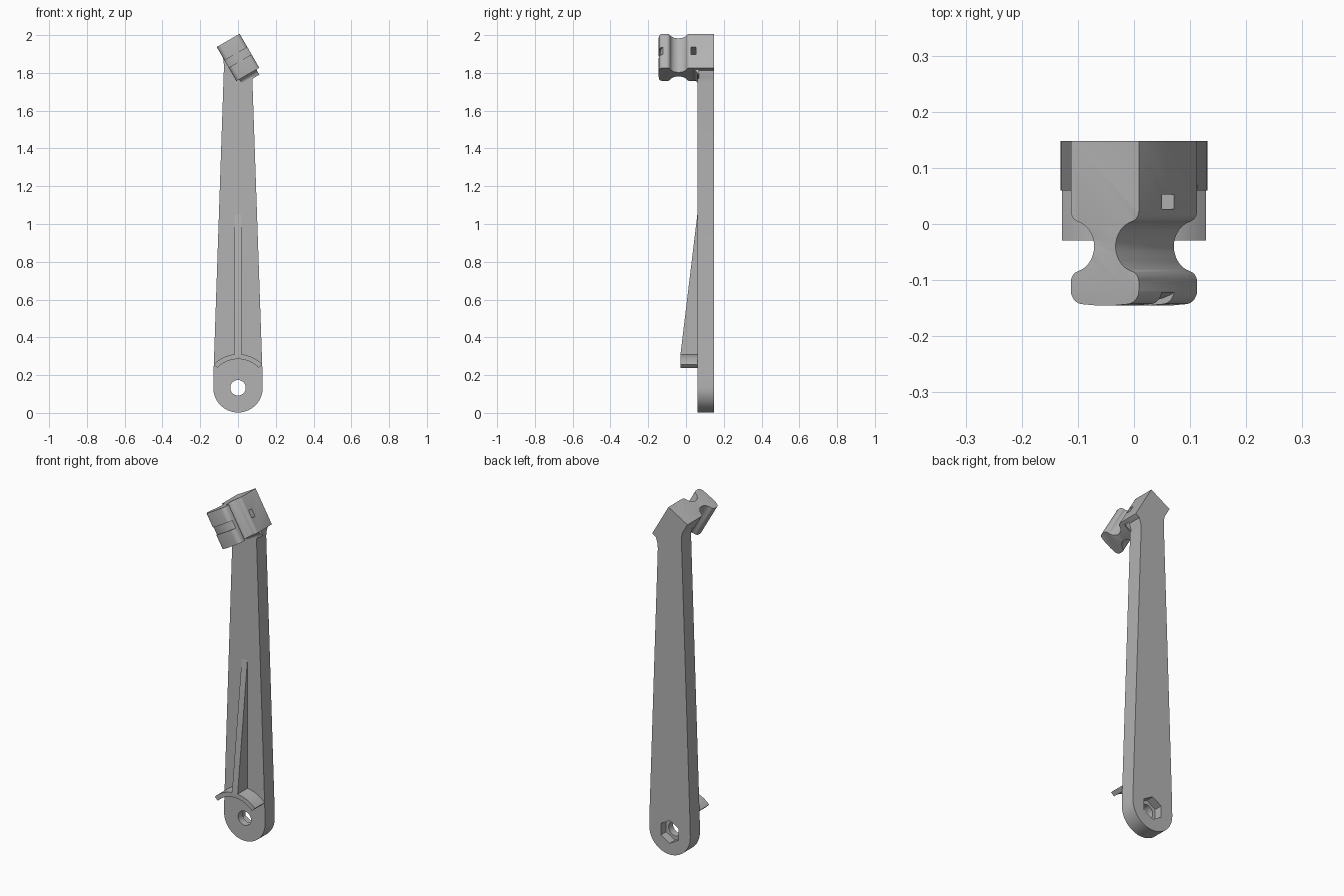
import bpy, bmesh
from math import sin, cos, pi, radians
from mathutils import Vector, Matrix

if "Cube" in bpy.data.objects:
    bpy.data.objects.remove(bpy.data.objects["Cube"], do_unlink=True)

grey = bpy.data.materials.new("plain grey")
grey.use_nodes = True
grey.diffuse_color = (0.45, 0.45, 0.45, 1)
grey.node_tree.nodes["Principled BSDF"].inputs["Base Color"].default_value = grey.diffuse_color

BACK, FRONT = 0.148, 0.06          # arm faces in y
PIVOT = 0.133                      # height of the pivot hole
HEAD = Matrix.Translation((0, 0, 1.882)) @ Matrix.Rotation(radians(-30), 4, 'Y')


def arc(cx, cy, r, a0, a1, n):
    return [(cx + r * cos(radians(a0 + (a1 - a0) * i / n)),
             cy + r * sin(radians(a0 + (a1 - a0) * i / n))) for i in range(n + 1)]


def prism(name, pts, axis, lo, hi, matrix=Matrix()):
    """Extrude a 2D outline along one axis."""
    place = {'X': lambda a, b, d: (d, a, b),
             'Y': lambda a, b, d: (a, d, b),
             'Z': lambda a, b, d: (a, b, d)}[axis]
    bm = bmesh.new()
    face = bm.faces.new([bm.verts.new(place(a, b, lo)) for a, b in pts])
    ext = bmesh.ops.extrude_face_region(bm, geom=[face])
    verts = [v for v in ext["geom"] if isinstance(v, bmesh.types.BMVert)]
    bmesh.ops.translate(bm, verts=verts, vec=Vector(place(0, 0, hi - lo)))
    bmesh.ops.recalc_face_normals(bm, faces=bm.faces)
    mesh = bpy.data.meshes.new(name)
    bm.to_mesh(mesh)
    bm.free()
    mesh.materials.append(grey)
    ob = bpy.data.objects.new(name, mesh)
    ob.matrix_world = matrix
    bpy.context.collection.objects.link(ob)
    return ob


def select(ob):
    bpy.ops.object.select_all(action='DESELECT')
    ob.select_set(True)
    bpy.context.view_layer.objects.active = ob


def combine(ob, other, operation):
    """Apply a boolean and drop the helper."""
    mod = ob.modifiers.new("combine", 'BOOLEAN')
    mod.operation, mod.object, mod.solver = operation, other, 'EXACT'
    select(ob)
    bpy.ops.object.modifier_apply(modifier=mod.name)
    bpy.data.objects.remove(other, do_unlink=True)


def box(a, b, c, d):
    return [(a, c), (b, c), (b, d), (a, d)]


# Tapered arm with a round foot and a small flare under the head
outline = arc(0, PIVOT, PIVOT - 0.002, 180, 360, 32)
outline += [(0.13, 0.2), (0.0765, 1.75), (0.079, 1.78), (0.088, 1.81), (0.07, 1.87),
            (-0.07, 1.91), (-0.083, 1.895), (-0.076, 1.86), (-0.0745, 1.83), (-0.13, 0.2)]
arm = prism("arm", outline, 'Y', FRONT, BACK)

# Grooved head: half outline mirrored, extruded, rims rounded
half = [(0.07, 0.2)]
half += arc(0.05, 0.0235, 0.02, 0, -74.2, 6)
half += arc(0.068, -0.04, 0.046, 105.8, 254.2, 14)
half += arc(0.05, -0.1035, 0.02, 74.2, 0, 6)
half += arc(0.045, -0.118, 0.025, 0, -90, 7)
half += [(0.02, -0.145)]
head = prism("head", half + [(-x, y) for x, y in reversed(half)], 'Z', -0.104, 0.104, HEAD)
select(head)
bevel = head.modifiers.new("round", 'BEVEL')
bevel.width, bevel.segments = 0.02, 5
bevel.limit_method, bevel.angle_limit = 'ANGLE', radians(40)
bpy.ops.object.modifier_apply(modifier=bevel.name)

# Flat back on the head
bm = bmesh.new()
bm.from_mesh(head.data)
bmesh.ops.bisect_plane(bm, geom=bm.verts[:] + bm.edges[:] + bm.faces[:],
                       plane_co=(0, BACK, 0), plane_no=(0, 1, 0), clear_outer=True)
bmesh.ops.holes_fill(bm, edges=[e for e in bm.edges if e.is_boundary])
bmesh.ops.recalc_face_normals(bm, faces=bm.faces)
bm.to_mesh(head.data)
bm.free()

# Strap slot through the block, curved strap groove around the nub
combine(head, prism("slot_cutter", box(-0.2, 0.2, 0.027, 0.053), 'Z', -0.022, 0.022, HEAD),
        'DIFFERENCE')
groove = [(0.09 * sin(t * pi / 24), -0.095 - 0.043 * cos(t * pi / 24)) for t in range(-12, 13)]
groove += [(0.09, -0.2), (-0.09, -0.2)]
combine(head, prism("groove_cutter", groove, 'Z', -0.022, 0.022, HEAD), 'DIFFERENCE')

# Pivot hole with a hexagonal nut pocket behind
combine(arm, head, 'UNION')
combine(arm, prism("hole_cutter", arc(0, PIVOT, 0.041, 0, 352.5, 47), 'Y', 0, 0.3), 'DIFFERENCE')
combine(arm, prism("nut_cutter", arc(0, PIVOT, 0.066, 30, 330, 5), 'Y', 0.1, 0.3), 'DIFFERENCE')

# Concave fillet where the head overhangs the arm
fillet = [(0.07, -0.09)] + arc(0.03, -0.136, 0.032, 90, 0, 6) + [(0.07, -0.136)]
under = prism("head_fillet", fillet, 'X', -0.052, 0.052, HEAD)

# Tapered stiffening rib
rib = prism("rib", [(0.07, 0.3), (-0.029, 0.3), (-0.029, 0.312), (FRONT, 1.05), (0.07, 1.05)],
            'X', -0.018, 0.018)

# Curved shelf over the pivot
shelf = prism("curved_shelf", arc(0, PIVOT, 0.178, 44, 136, 24) + arc(0, PIVOT, 0.152, 136, 44, 24),
              'Y', -0.029, 0.07)

for ob in (arm, under, rib, shelf):
    select(ob)
    bpy.ops.object.shade_smooth_by_angle(angle=radians(35))
